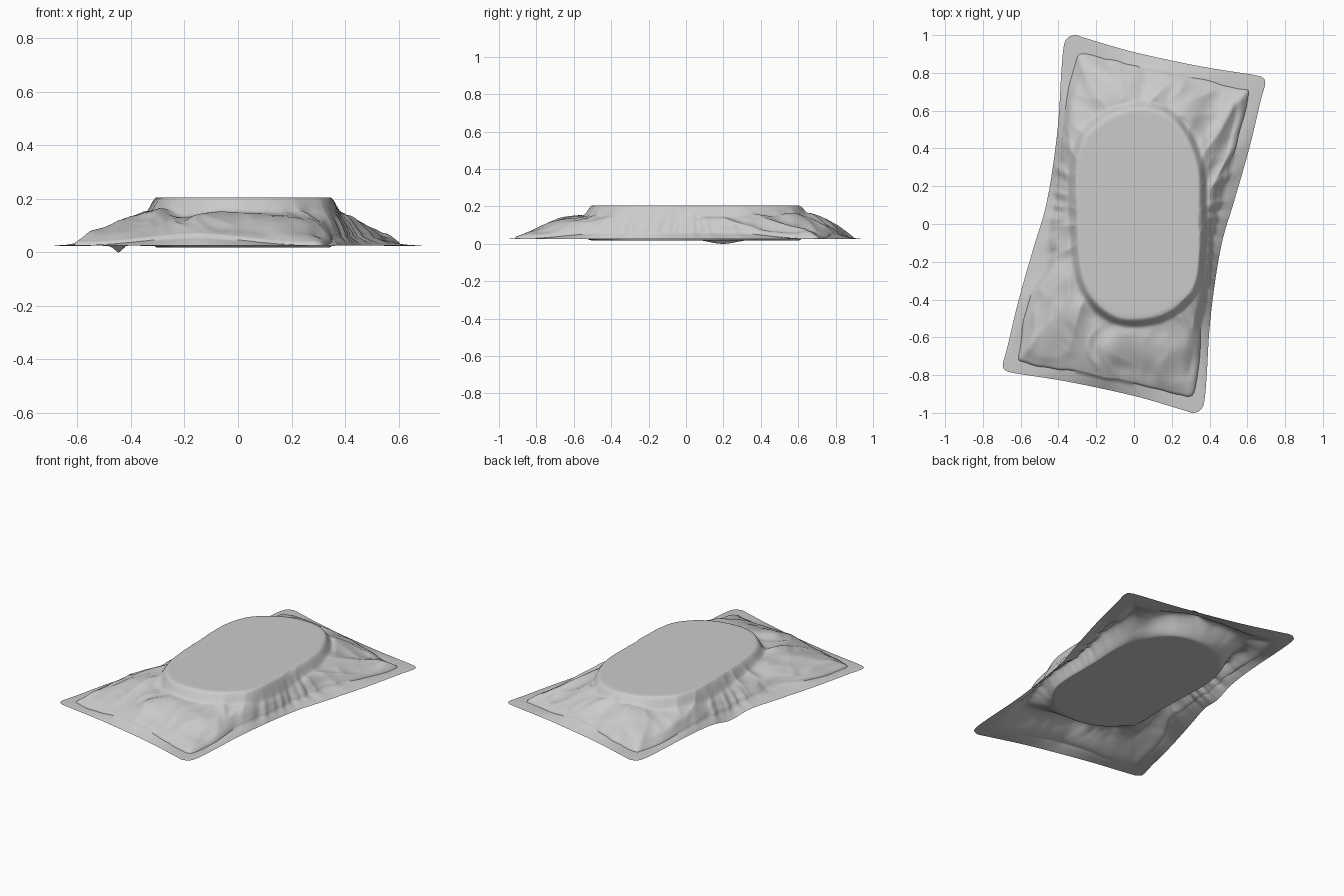
import bpy, math
from mathutils import Vector, noise

if "Cube" in bpy.data.objects:
    bpy.data.objects.remove(bpy.data.objects["Cube"])

N = 480
C = Vector((0.025, 0.045))


def smooth_loop(pts, steps=8):
    """Closed Catmull-Rom curve through the points."""
    out, n = [], len(pts)
    for i in range(n):
        a, b, c, d = (Vector(pts[(i + k) % n]) for k in (-1, 0, 1, 2))
        for s in range(steps):
            t = s / steps
            out.append(0.5 * (2 * b + (c - a) * t + (2 * a - 5 * b + 4 * c - d) * t * t
                              + (3 * b - a - 3 * c + d) * t ** 3))
    return out


def radii(loop):
    """Distance from C to the loop along N evenly spaced directions."""
    res = []
    for i in range(N):
        th = 2 * math.pi * i / N
        d = Vector((math.cos(th), math.sin(th)))
        best = 0.0
        for p, q in zip(loop, loop[1:] + loop[:1]):
            u, w = p - C, q - C
            cu, cw = d.x * u.y - d.y * u.x, d.x * w.y - d.y * w.x
            if cu * cw <= 0 and cu != cw:
                best = max(best, u.lerp(w, cu / (cu - cw)).dot(d))
        res.append(best)
    return res


# Outlines: sealed flange (half, turned 180 degrees), pouch seam, oval disc
half = [(0.695, 0.745), (0.67, 0.65), (0.61, 0.40), (0.53, 0.12), (0.47, -0.08), (0.43, -0.30),
        (0.40, -0.55), (0.385, -0.80), (0.372, -0.94), (0.352, -0.985), (0.31, -1.0), (0.26, -0.985),
        (0, -0.91), (-0.35, -0.835), (-0.63, -0.79), (-0.68, -0.775)]
flange = smooth_loop(half + [(-x, -y) for x, y in half])
pouch = smooth_loop([(0.60, 0.705), (0.595, 0.66), (0.55, 0.47), (0.49, 0.25), (0.43, 0.0), (0.41, -0.22),
                     (0.36, -0.5), (0.34, -0.72), (0.315, -0.87), (0.29, -0.905), (0.24, -0.90),
                     (0.0, -0.84), (-0.3, -0.785), (-0.57, -0.73), (-0.61, -0.715), (-0.595, -0.64),
                     (-0.55, -0.40), (-0.45, -0.22), (-0.43, -0.02), (-0.40, 0.2), (-0.38, 0.45),
                     (-0.35, 0.68), (-0.305, 0.86), (-0.28, 0.895), (-0.2, 0.885), (-0.02, 0.84),
                     (0.1, 0.81), (0.35, 0.765), (0.56, 0.715)])
oval = smooth_loop([(0.335, 0.05), (0.335, 0.28), (0.27, 0.46), (0.17, 0.57), (0.03, 0.60), (-0.12, 0.565),
                    (-0.25, 0.455), (-0.30, 0.29), (-0.295, 0.05), (-0.275, -0.25), (-0.205, -0.40),
                    (-0.09, -0.485), (0.05, -0.495), (0.19, -0.45), (0.30, -0.34), (0.335, -0.2)])
R_FL, R_PO, R_OV = radii(flange), radii(pouch), radii(oval)
CORNERS = [Vector(p) for p in ((0.6, 0.7), (0.3, -0.9), (-0.61, -0.72), (-0.28, 0.89))]


def sstep(a, b, x):
    x = max(0.0, min(1.0, (x - a) / (b - a)))
    return x * x * (3 - 2 * x)


def dip(x, y):
    """Small downward kink of the left edge."""
    return -0.025 * math.exp(-((x + 0.45) / 0.06) ** 2 - ((y - 0.2) / 0.11) ** 2)


def seam_z(i):
    """The seam arches up between the corners."""
    th = 2 * math.pi * i / N
    p = C + R_PO[i] * Vector((math.cos(th), math.sin(th)))
    return 0.033 + 0.034 * sstep(0.05, 0.5, min((p - k).length for k in CORNERS))


def wrinkle(x, y, th, t):
    """Creases running out from the disc, plus soft dents."""
    f = noise.noise(Vector((math.cos(th) * 3.6, math.sin(th) * 3.6, t * 1.1)))
    g = noise.noise(Vector((x * 4.5, y * 4.5, 3.7)))
    h = noise.noise(Vector((x * 9 + g, y * 6, 9.1)))
    return 0.04 * (0.25 - abs(f)) + 0.025 * g + 0.018 * (0.2 - abs(h))


def top_z(x, y, th, t, gap, edge):
    w = sstep(0.0, 0.25, t) * (1 - sstep(0.75, 1.0, t)) * min(1, gap / 0.22)
    e = edge + 0.01
    shoulder = e + (0.161 - e) * (1 - t ** 2.0)
    fall = 1 - sstep(0.0, min(0.75, 0.055 / gap), t)
    sag = 0.025 * sstep(0.3, 0.5, x) * sstep(0.1, 0.4, y) * (1 - t ** 4)
    return shoulder + (0.212 - shoulder) * fall + (wrinkle(x, y, th, t) - sag) * w


def base_z(x, y, th, t, gap, edge):
    rise = sstep(0, 0.45, t)
    bump = rise * (1 - sstep(0.45, 1.0, t))
    amp = 0.065 * min(1, gap / 0.2)
    return 0.024 + (edge - 0.024) * rise + bump * (amp + 0.6 * wrinkle(x, y, th, t))


def sheet(name, height, seam, flip):
    """Concentric rings: flat disc, wrinkled pouch, flat sealed flange."""
    verts, faces = [(C.x, C.y, height(C.x, C.y, 0, 0, 0.3, 0.03))], []
    rings = [("d", f) for f in (0.3, 0.6, 0.85, 0.96)]
    rings += [("p", k / 40) for k in range(41)]
    rings += [("f", f) for f in (0.06, 0.35, 0.7, 1.0)]
    edges = [seam_z(i) for i in range(N)]
    for kind, f in rings:
        for i in range(N):
            th = 2 * math.pi * i / N
            c, s = math.cos(th), math.sin(th)
            jit = 0.018 * noise.noise(Vector((c * 9, s * 9, 5)))
            ro, rp, rf = R_OV[i], R_PO[i] + jit, R_FL[i]
            gap = max(0.04, rp - ro)
            r = {"d": ro * f, "p": ro + gap * f, "f": rp + (rf - rp) * f}[kind]
            x, y = C.x + r * c, C.y + r * s
            if kind == "d":
                z = height(x, y, th, 0, gap, edges[i])
            elif kind == "p":
                z = height(x, y, th, f, gap, edges[i])
            else:
                z = edges[i] + (0.031 - edges[i]) * f + (seam if f < 1 else 0)
            verts.append((x, y, z + (dip(x, y) if kind != "d" else 0)))
    for i in range(N):
        j = (i + 1) % N
        faces.append((0, 1 + i, 1 + j))
        for k in range(len(rings) - 1):
            a, b = 1 + k * N, 1 + (k + 1) * N
            faces.append((a + i, b + i, b + j, a + j))
    if flip:
        faces = [f[::-1] for f in faces]
    me = bpy.data.meshes.new(name)
    me.from_pydata(verts, [], faces)
    ob = bpy.data.objects.new(name, me)
    bpy.context.collection.objects.link(ob)
    bpy.context.view_layer.objects.active = ob
    ob.select_set(True)
    bpy.ops.object.shade_smooth_by_angle(angle=math.radians(50))
    ob.select_set(False)
    return ob


# Upper and lower foil sheets, meeting at the flange edge
top = sheet("wrapper_top", top_z, 0.001, False)
base = sheet("wrapper_base", base_z, -0.001, True)

# Rest on the ground
low = min(v.co.z for o in (top, base) for v in o.data.vertices)
for o in (top, base):
    for v in o.data.vertices:
        v.co.z -= low
